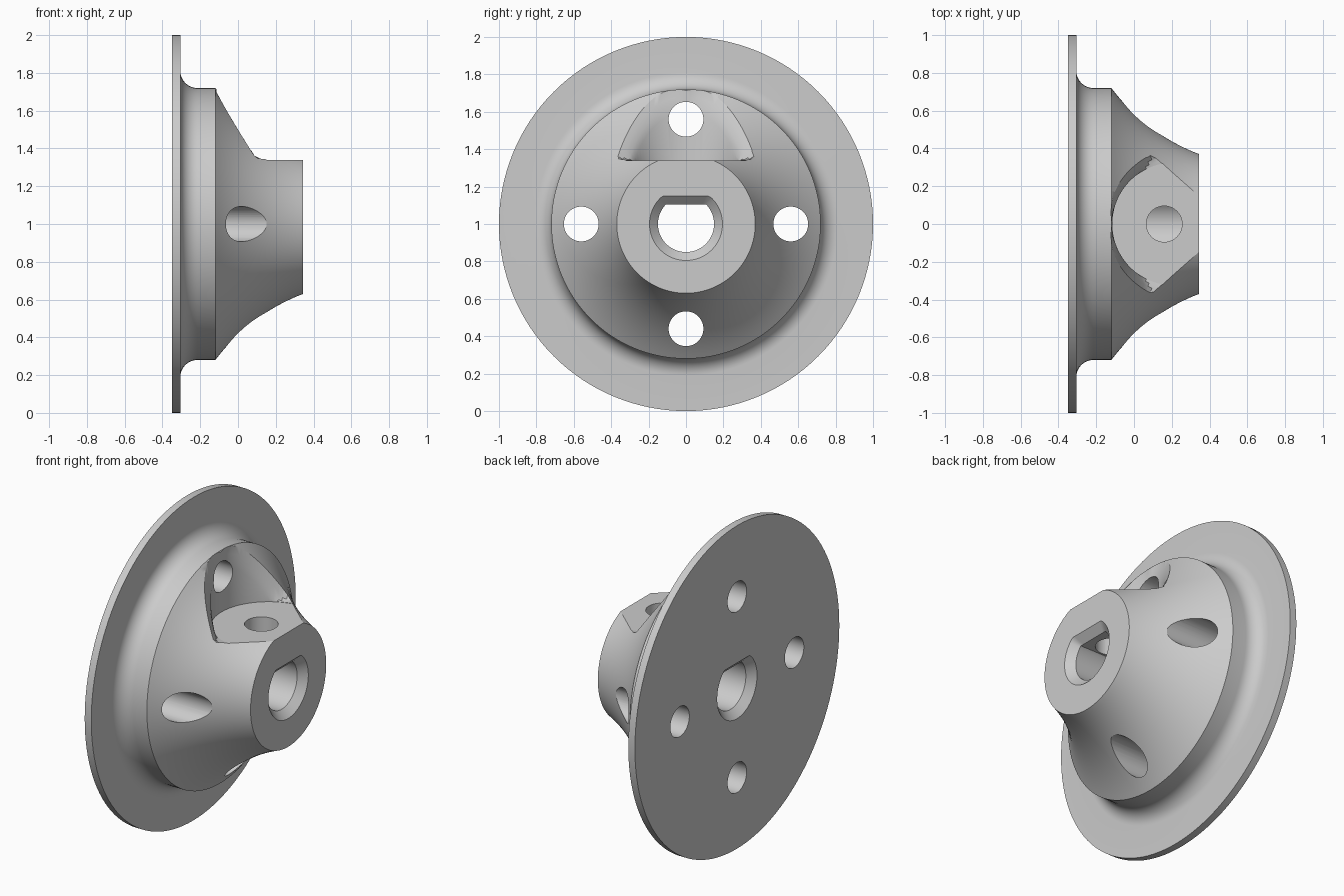
import bpy, bmesh
from math import sin, cos, pi

cube = bpy.data.objects.get("Cube")
if cube:
    bpy.data.objects.remove(cube, do_unlink=True)

grey = bpy.data.materials.new("plain grey")
grey.use_nodes = True
GREY = (0.6, 0.6, 0.6, 1)
grey.diffuse_color = GREY
grey.node_tree.nodes["Principled BSDF"].inputs["Base Color"].default_value = GREY

AXIS_Z = 1.0          # height of the hub axis, which runs along x


def loft(name, rings):
    """Closed solid through a list of rings with equal point counts."""
    bm = bmesh.new()
    loops = [[bm.verts.new(p) for p in ring] for ring in rings]
    n = len(loops[0])
    for a, b in zip(loops, loops[1:]):
        for i in range(n):
            j = (i + 1) % n
            bm.faces.new((a[i], a[j], b[j], b[i]))
    bm.faces.new(loops[0][::-1])
    bm.faces.new(loops[-1])
    bmesh.ops.recalc_face_normals(bm, faces=bm.faces)
    mesh = bpy.data.meshes.new(name)
    bm.to_mesh(mesh)
    bm.free()
    mesh.materials.append(grey)
    ob = bpy.data.objects.new(name, mesh)
    bpy.context.collection.objects.link(ob)
    return ob


def x_ring(x, r, n=64, y=0, z=AXIS_Z, flat=9):
    """Circle around the x direction, cut off at height flat above its centre."""
    return [(x, y + r * sin(2 * pi * i / n), z + min(flat, r * cos(2 * pi * i / n)))
            for i in range(n)]


def z_ring(z, r, x, n=48):
    return [(x + r * cos(2 * pi * i / n), r * sin(2 * pi * i / n), z) for i in range(n)]


# Flanged hub: disc, fillet, short drum, then a flared concave nose
profile = [(-0.35, 1.0), (-0.305, 1.0)]
fillet = 0.09
for i in range(11):
    a = pi / 2 * i / 10
    profile.append((-0.305 + fillet * (1 - cos(a)), 0.72 + fillet * (1 - sin(a))))
start, pull, end = (-0.12, 0.72), (0.0675, 0.475), (0.345, 0.37)
for i in range(21):
    t = i / 20
    profile.append(tuple((1 - t) ** 2 * p + 2 * t * (1 - t) * q + t * t * s
                         for p, q, s in zip(start, pull, end)))
hub = loft("flanged_hub", [x_ring(x, r, 128) for x, r in profile])

# D-shaped bore, chamfered at both ends
bore = [(-0.36, 0.205), (-0.305, 0.15), (0.30, 0.15), (0.355, 0.205)]
cutters = [loft("bore_cutter", [x_ring(x, r, 96, flat=r - 0.045) for x, r in bore])]

# Four bolt holes through the flange
for y, z in ((0.56, 0), (-0.56, 0), (0, 0.56), (0, -0.56)):
    cutters.append(loft("bolt_hole_cutter",
                        [x_ring(x, 0.093, 48, y, AXIS_Z + z) for x in (-0.5, 0.5)]))

# Pocket above the nose: flat floor, round wall, flared lip
POCKET_X, POCKET_R, FLOOR = 0.21, 0.325, 0.34


def pocket_ring(flare, drop, gap):
    ring = []
    for i in range(96):
        a = 2 * pi * i / 96
        r = POCKET_R + flare * abs(sin(a))
        x = POCKET_X + r * cos(a)
        edge = FLOOR + 1.68 * (0.1 - x)
        ring.append((x, r * sin(a), AXIS_Z + max(edge - drop, FLOOR + gap)))
    return ring


top = [(x, y, AXIS_Z + 0.9) for x, y, z in pocket_ring(0.07, 0, 0)]
rings = [pocket_ring(0, 9, 0), pocket_ring(0, 0.10, 0.002), pocket_ring(0.015, 0.06, 0.004),
         pocket_ring(0.035, 0.03, 0.006), pocket_ring(0.065, 0, 0.008), top]
cutters.append(loft("pocket_cutter", rings))

# Set-screw hole from the pocket floor into the bore
cutters.append(loft("screw_hole_cutter", [z_ring(z, 0.095, 0.16) for z in (1.0, 1.5)]))

bpy.context.view_layer.objects.active = hub
for cutter in cutters:
    mod = hub.modifiers.new("cut", "BOOLEAN")
    mod.operation = "DIFFERENCE"
    mod.solver = "EXACT"
    mod.object = cutter
    bpy.ops.object.modifier_apply(modifier=mod.name)
for cutter in cutters:
    bpy.data.objects.remove(cutter, do_unlink=True)

bpy.ops.object.select_all(action="DESELECT")
hub.select_set(True)
bpy.ops.object.shade_smooth_by_angle(angle=pi / 6)
